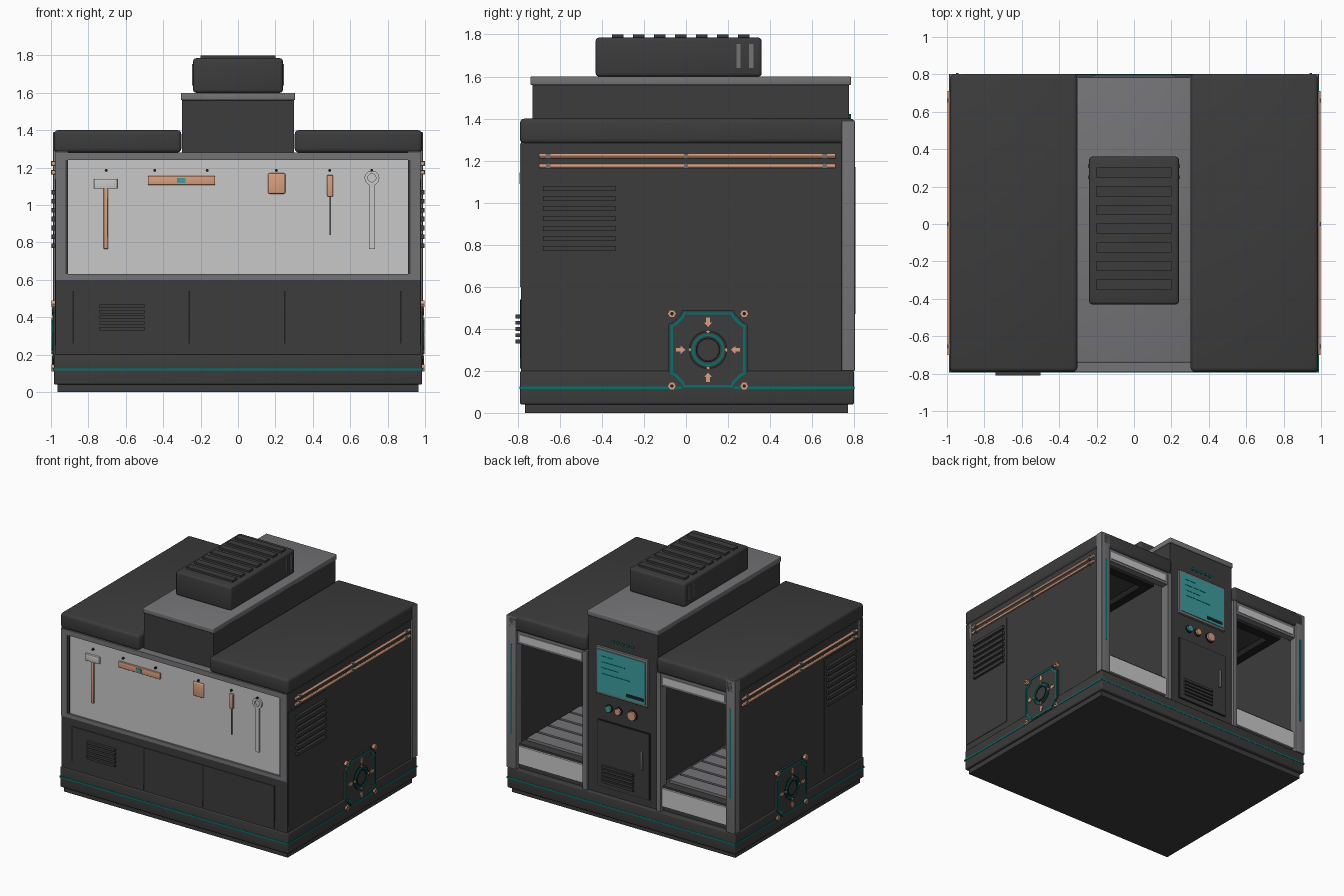
import bpy, bmesh
from math import cos, sin, pi

if "Cube" in bpy.data.objects:
    bpy.data.objects.remove(bpy.data.objects["Cube"], do_unlink=True)


def material(name, r, g, b):
    m = bpy.data.materials.new(name)
    m.use_nodes = True
    m.diffuse_color = (r, g, b, 1)
    m.node_tree.nodes["Principled BSDF"].inputs["Base Color"].default_value = (r, g, b, 1)
    return m


charcoal = material("charcoal", .045, .045, .046)
black = material("black", .014, .014, .015)
grey = material("mid grey", .175, .175, .185)
light = material("light grey", .58, .58, .58)
copper = material("copper", .69, .35, .21)
teal = material("teal", 0, .175, .16)
screen_teal = material("screen teal", .045, .34, .35)
made = []


def finish(name, bm, mat, bevel=0, mirror=False):
    bmesh.ops.recalc_face_normals(bm, faces=bm.faces)
    if bevel:
        bmesh.ops.bevel(bm, geom=bm.edges[:], offset=bevel, segments=3,
                        profile=.5, affect='EDGES')
    mesh = bpy.data.meshes.new(name)
    bm.to_mesh(mesh)
    bm.free()
    mesh.materials.append(mat)
    ob = bpy.data.objects.new(name, mesh)
    bpy.context.collection.objects.link(ob)
    if mirror:
        ob.modifiers.new("mirror", 'MIRROR')
    made.append(ob)


def box(name, mat, x, y, z, bevel=0, mirror=False):
    """Box from three (low, high) ranges."""
    bm = bmesh.new()
    bmesh.ops.create_cube(bm, size=1)
    for v in bm.verts:
        v.co = [r[0] if c < 0 else r[1] for c, r in zip(v.co, (x, y, z))]
    finish(name, bm, mat, bevel, mirror)


def prism(name, mat, outer, depth, axis='y', inner=None, mirror=False):
    """Extrude a 2D outline along x or y, with an optional matching hole."""
    bm = bmesh.new()

    def loop(points, d):
        return [bm.verts.new((d, u, v) if axis == 'x' else (u, d, v)) for u, v in points]

    a, b = loop(outer, depth[0]), loop(outer, depth[1])
    loops = [a, b]
    if inner:
        loops += [loop(inner, depth[1]), loop(inner, depth[0]), a]
    else:
        bm.faces.new(a)
        bm.faces.new(b)
    n = len(outer)
    for p, q in zip(loops, loops[1:]):
        for i in range(n):
            j = (i + 1) % n
            bm.faces.new((p[i], p[j], q[j], q[i]))
    finish(name, bm, mat, 0, mirror)


def circle(u, v, r, n=24):
    return [(u + r * cos(2 * pi * i / n), v + r * sin(2 * pi * i / n)) for i in range(n)]


def rect(u0, u1, v0, v1):
    return [(u0, v0), (u1, v0), (u1, v1), (u0, v1)]


def louvres(name, n, z0, pitch, height, **spans):
    for i in range(n):
        z = z0 + i * pitch
        box(f"{name}_{i + 1}", charcoal, z=(z, z + height), **spans)


# Base and plinth
box("plinth", charcoal, (-.965, .965), (-.765, .77), (0, .05))
box("base", charcoal, (-.985, .985), (-.79, .8), (.04, .2), .01)
box("base_stripe", teal, (-.988, .988), (-.793, .802), (.114, .126))

# Hollow body
box("side_wall", charcoal, (.91, .975), (-.785, .76), (.2, 1.29), mirror=True)
box("front_wall", charcoal, (-.975, .975), (-.785, -.68), (.2, .61))
box("front_inner_wall", charcoal, (-.975, .975), (-.74, -.68), (.6, 1.28))
box("centre_column", charcoal, (-.3, .3), (-.73, .775), (.2, 1.57))
box("column_cap", grey, (-.305, .305), (-.74, .785), (1.56, 1.6), .006)
box("roof", charcoal, (.303, .985), (-.79, .803), (1.28, 1.4), .022, True)

# Roof unit
box("roof_unit", charcoal, (-.24, .24), (-.43, .36), (1.6, 1.785), .016)
for i in range(7):
    y = -.325 + i * .1
    box(f"roof_slat_{i + 1}", charcoal, (-.2, .2), (y - .027, y + .027), (1.78, 1.8))
for y in (.25, .31):
    box("roof_unit_slot", grey, (.235, .246), (y - .01, y + .01), (1.64, 1.755), mirror=True)

# Front tool board, recessed in its frame
prism("board_frame", grey, rect(-.975, .975, .6, 1.282), (-.79, -.73),
      inner=rect(-.922, .922, .63, 1.242))
box("tool_board", light, (-.925, .925), (-.775, -.735), (.625, 1.245))
for x in (-.705, -.445, -.165, .205, .49, .715):
    prism("peg", black, circle(x, 1.185, .008, 8), (-.79, -.77))
F = (-.79, -.773)
box("hammer_handle", copper, (-.718, -.695), F, (.765, 1.1), .004)
box("hammer_head", light, (-.77, -.645), (-.792, -.77), (1.087, 1.14), .004)
box("spirit_level", copper, (-.482, -.122), F, (1.108, 1.155), .003)
box("level_vial", screen_teal, (-.325, -.282), (-.793, -.77), (1.118, 1.144))
box("sanding_block", copper, (.16, .253), F, (1.06, 1.17), .008)
box("screwdriver_handle", copper, (.476, .508), F, (1.045, 1.16), .005)
box("screwdriver_shaft", grey, (.488, .496), (-.784, -.774), (.84, 1.05))
box("wrench_shaft", light, (.7, .732), (-.786, -.773), (.765, 1.115))
prism("wrench_ring", light, circle(.716, 1.145, .04, 12), F, inner=circle(.716, 1.145, .022, 12))

# Front lower panels
seams = (-.88, -.26, .25, .87)
for a, b in zip(seams, seams[1:]):
    box("front_panel", charcoal, (a + .004, b - .004), (-.79, -.78), (.21, .54))
for x in seams:
    box("panel_seam", black, (x - .004, x + .004), (-.788, -.78), (.26, .54))
louvres("front_vent", 5, .33, .03, .018, x=(-.74, -.5), y=(-.81, -.785))

# Side rails, clamps and vents
for z in (1.175, 1.222):
    bm = bmesh.new()
    ends = [[bm.verts.new((u, y, v)) for u, v in circle(.987, z, .011, 12)] for y in (-.7, .71)]
    for e in ends:
        bm.faces.new(e)
    for i in range(12):
        j = (i + 1) % 12
        bm.faces.new((ends[0][i], ends[0][j], ends[1][j], ends[1][i]))
    finish("side_rail", bm, copper, 0, True)
    for y in (-.655, 0, .66):
        box("rail_clamp", grey, (.97, 1), (y - .01, y + .01), (z - .013, z + .013), mirror=True)
box("side_panel", charcoal, (.97, .979), (-.775, -.31), (.25, 1.14), mirror=True)
louvres("side_vent", 7, .77, .0475, .025, x=(.97, .998), y=(-.68, -.335), mirror=True)

# Side fan plate
cy, cz = .105, .3
quarter = [(.175, -.115), (.175, .115), (.157, .122), (.122, .157)]
turns = ((1, 0), (0, 1), (-1, 0), (0, -1))


def turned(points, c, s, scale=1):
    return [(cy + scale * (u * c - v * s), cz + scale * (u * s + v * c)) for u, v in points]


def plate(scale):
    return [p for c, s in turns for p in turned(quarter, c, s, scale)]


prism("fan_plate", charcoal, plate(1.07), (.96, .989), 'x', mirror=True)
prism("fan_plate_trim", teal, plate(1.02), (.96, .993), 'x', plate(.955), True)
for r0, r1, mat, top in ((.092, .084, black, .991), (.077, .066, teal, .996), (.058, .05, black, .998)):
    prism("fan_ring", mat, circle(cy, cz, r0, 32), (.98, top), 'x', circle(cy, cz, r1, 32), True)
prism("fan_hub", charcoal, circle(cy, cz, .05), (.98, .995), 'x', mirror=True)
arrow = [(.108, 0), (.13, .019), (.13, .009), (.153, .009), (.153, -.009), (.13, -.009), (.13, -.019)]
for c, s in turns:
    prism("fan_arrow", copper, turned(arrow, c, s), (.98, .994), 'x', mirror=True)
    prism("fan_pin", copper, circle(cy + c * .086, cz + s * .086, .01, 4), (.98, .998), 'x', mirror=True)
    u, v = cy + .172 * (c - s), cz + .172 * (c + s)
    prism("fan_bolt", copper, circle(u, v, .021, 6), (.97, .998), 'x', circle(u, v, .009, 6), True)
    prism("bolt_core", black, circle(u, v, .01, 6), (.97, .994), 'x', mirror=True)

# Rear bays
box("corner_post", grey, (.905, .988), (.74, .803), (.2, 1.39), .004, True)
box("post_light", teal, (.939, .953), (.8, .806), (.47, 1.17), mirror=True)
box("inner_post", grey, (.3, .335), (.72, .795), (.2, 1.28), mirror=True)
box("bay_header", grey, (.33, .91), (.73, .785), (1.18, 1.285), mirror=True)
box("header_panel", light, (.355, .885), (.78, .79), (1.2, 1.255), mirror=True)
box("bay_floor", charcoal, (.3, .91), (-.7, .76), (.2, .39), mirror=True)
box("bay_sill", light, (.335, .905), (.75, .775), (.235, .375), mirror=True)
for i in range(10):
    y = -.64 + i * .135
    box(f"floor_slat_{i + 1}", grey, (.34, .89), (y, y + .115), (.38, .41), mirror=True)
for x in (.36, .8):
    box("ceiling_rail", black, (x, x + .07), (-.6, .66), (1.21, 1.26), mirror=True)
for y in (-.6, .59):
    box("ceiling_crossbar", black, (.36, .87), (y, y + .07), (1.21, 1.26), mirror=True)

# Rear console
box("screen_frame", grey, (-.225, .225), (.765, .793), (.98, 1.35), .004)
box("screen", screen_teal, (-.205, .205), (.79, .798), (1.0, 1.33))
box("screen_bar", black, (-.19, -.04), (.795, .8), (1.02, 1.045))
for i, w in enumerate((.1, .2, .14, .24)):
    z = 1.28 - i * .045
    box("screen_line", teal, (.17 - w, .17), (.795, .8), (z, z + .006))
for i in range(5):
    prism("indicator", teal, circle(-.085 + i * .042, 1.41, .011, 12), (.765, .785))
for x, r, mat in ((.117, .024, screen_teal), (.035, .024, copper), (-.085, .034, copper)):
    prism("knob_collar", black, circle(x, .88, r + .006), (.765, .785))
    prism("knob", mat, circle(x, .88, r), (.765, .8))
box("door_seam", black, (-.236, .216), (.765, .78), (.254, .776))
box("door", charcoal, (-.23, .21), (.765, .785), (.26, .77))
box("door_handle", grey, (-.18, -.162), (.78, .8), (.48, .63), .003)
louvres("door_vent", 5, .295, .029, .018, x=(-.1, .17), y=(.78, .8))

# Smooth the bevels and round parts
for ob in made:
    ob.select_set(True)
bpy.context.view_layer.objects.active = made[0]
bpy.ops.object.shade_smooth_by_angle(angle=pi / 6)
